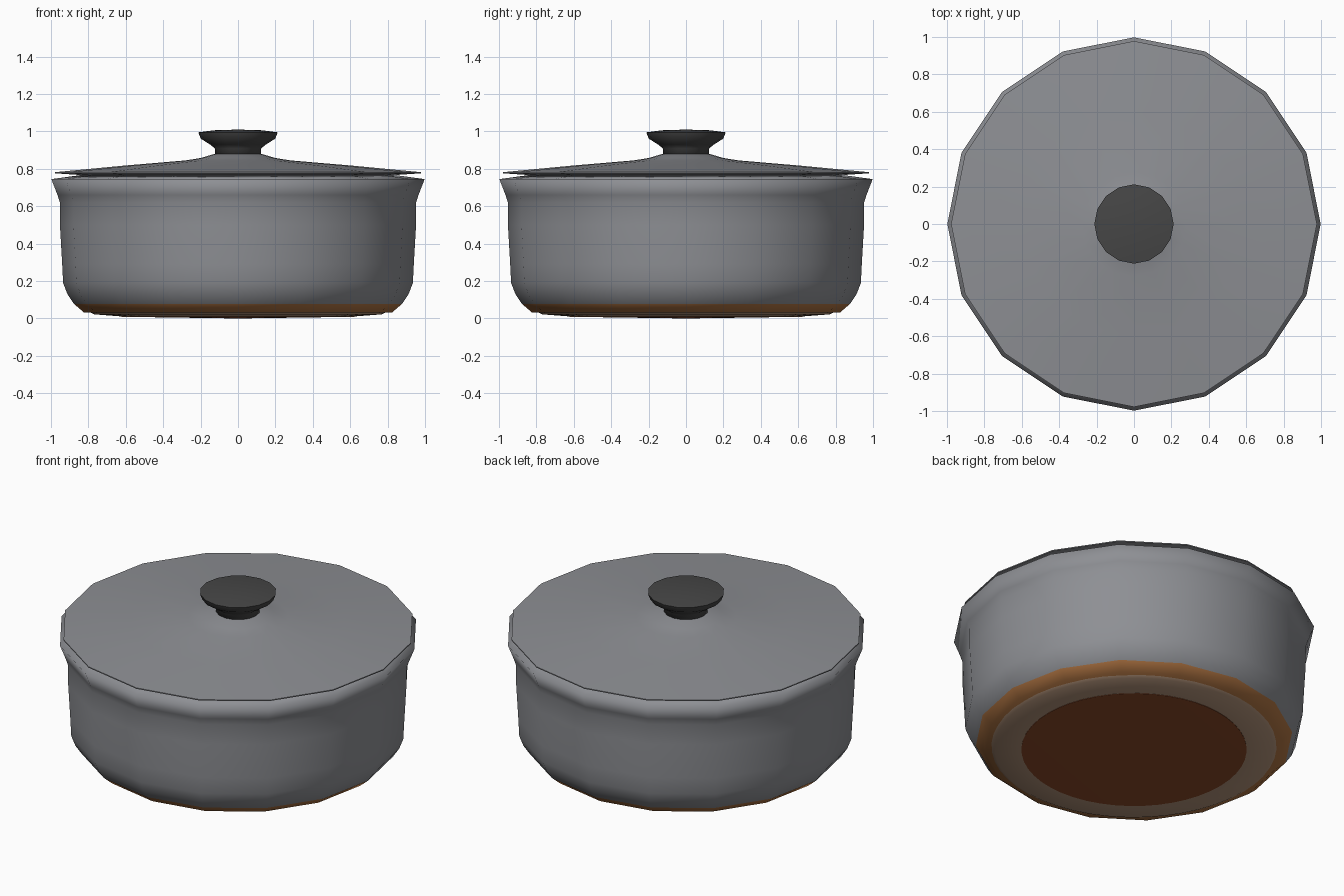
import bpy, bmesh, math

if "Cube" in bpy.data.objects:
    bpy.data.objects.remove(bpy.data.objects["Cube"])


def material(name, rgb):
    m = bpy.data.materials.new(name)
    m.diffuse_color = (*rgb, 1.0)
    m.use_nodes = True
    m.node_tree.nodes["Principled BSDF"].inputs["Base Color"].default_value = m.diffuse_color
    return m


GREY = material("pot grey", (0.27, 0.277, 0.297))
CLAY = material("orange clay", (0.43, 0.175, 0.055))
FOOT = material("grey brown foot", (0.46, 0.30, 0.20))
CENTRE = material("dark red brown base", (0.26, 0.068, 0.022))
BLACK = material("knob charcoal", (0.062, 0.062, 0.062))


def lathe(name, profile, mats, sides=16, colour_rule=None, angle=35):
    """Spin an (r, z) profile about z; r = 0 gives a pole."""
    bm = bmesh.new()
    rings = []
    for r, z in profile:
        if r == 0:
            rings.append([bm.verts.new((0, 0, z))] * sides)
        else:
            rings.append([bm.verts.new((r * math.cos(2 * math.pi * i / sides),
                                        r * math.sin(2 * math.pi * i / sides), z))
                          for i in range(sides)])
    for k, (a, b) in enumerate(zip(rings, rings[1:])):
        for i in range(sides):
            j = (i + 1) % sides
            corners = list(dict.fromkeys((a[i], a[j], b[j], b[i])))
            f = bm.faces.new(corners)
            if colour_rule:
                f.material_index = colour_rule(k)
    bmesh.ops.recalc_face_normals(bm, faces=bm.faces)
    me = bpy.data.meshes.new(name)
    bm.to_mesh(me)
    bm.free()
    for m in mats:
        me.materials.append(m)
    ob = bpy.data.objects.new(name, me)
    bpy.context.collection.objects.link(ob)
    bpy.ops.object.select_all(action='DESELECT')
    ob.select_set(True)
    bpy.context.view_layer.objects.active = ob
    bpy.ops.object.shade_smooth_by_angle(angle=math.radians(angle))
    return ob


# Pot: clay base and chamfer, bulging wall, flared rim, inside
pot = [(0, 0.022), (0.6, 0.022), (0.825, 0.033), (0.877, 0.078),
       (0.912, 0.13), (0.935, 0.19), (0.94, 0.29), (0.952, 0.5), (0.952, 0.62),
       (0.965, 0.66), (0.998, 0.745),
       (0.83, 0.768), (0.88, 0.62), (0.87, 0.2), (0.8, 0.1), (0, 0.09)]
lathe("pot_body", pot, [GREY, CLAY],
      colour_rule=lambda k: 1 if k < 3 else 0, angle=179)

# Round foot ring and base centre, shallow plates under the pot
lathe("foot_ring", [(0, 0.02), (0.788, 0.032), (0.77, 0.022), (0.625, 0.011), (0, 0.011)],
      [FOOT], sides=48, angle=60)
lathe("base_centre", [(0, 0.012), (0.622, 0.012), (0.622, 0.009), (0, 0)],
      [CENTRE], sides=48)

# Lid: thin shallow cone with a curved neck under the knob
lid = [(0, 0.84), (0.83, 0.766), (0.978, 0.776), (0.978, 0.782), (0.6, 0.818),
       (0.28, 0.845), (0.2, 0.858), (0.125, 0.88), (0, 0.882)]
lathe("lid", lid, [GREY])

# Knob: short stem flaring to a shallow domed cap
knob = [(0, 0.87), (0.122, 0.87), (0.122, 0.908), (0.15, 0.93), (0.2, 0.962),
        (0.212, 0.995), (0.13, 1.006), (0, 1.01)]
lathe("lid_knob", knob, [BLACK], sides=16, angle=100)
